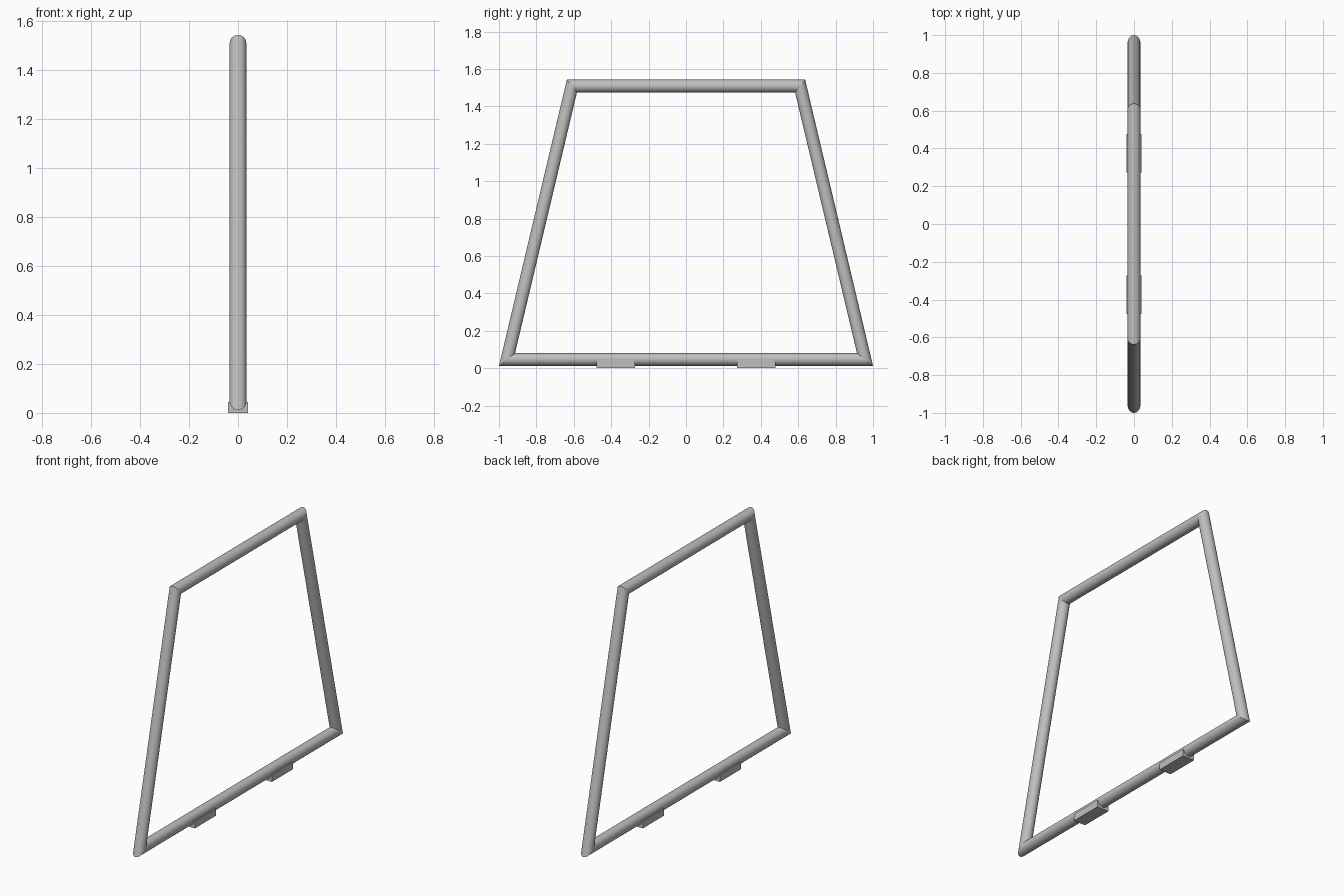
import bpy, bmesh
from math import cos, sin, pi, tau
from mathutils import Vector

cube = bpy.data.objects.get("Cube")
if cube:
    bpy.data.objects.remove(cube, do_unlink=True)

GREY = (0.52, 0.52, 0.52, 1)
metal = bpy.data.materials.new("grey metal")
metal.use_nodes = True
metal.diffuse_color = GREY
metal.node_tree.nodes["Principled BSDF"].inputs["Base Color"].default_value = GREY

RADIUS = 0.034
TUBE_Z = 0.046
SIDES = 32


def make_object(name, bm):
    bmesh.ops.recalc_face_normals(bm, faces=bm.faces)
    mesh = bpy.data.meshes.new(name)
    bm.to_mesh(mesh)
    bm.free()
    mesh.materials.append(metal)
    obj = bpy.data.objects.new(name, mesh)
    bpy.context.collection.objects.link(obj)
    return obj


# Tube frame: one mitred ring per corner, bridged into a closed loop
def build_frame():
    bm = bmesh.new()
    half = [((0.957, TUBE_Z), (1.0, TUBE_Z - RADIUS)),
            ((0.610, 1.509), (0.637, 1.509 + RADIUS))]
    mirrored = [((-a[0], a[1]), (-o[0], o[1])) for a, o in reversed(half)]
    rings = []
    for axis, outer in half + mirrored:
        centre = Vector((0, *axis))
        mitre = Vector((0, *outer)) - centre
        side = Vector((RADIUS, 0, 0))
        rings.append([bm.verts.new(centre + side * cos(tau * i / SIDES)
                                   + mitre * sin(tau * i / SIDES))
                      for i in range(SIDES)])
    for k, ring in enumerate(rings):
        following = rings[(k + 1) % len(rings)]
        for i in range(SIDES):
            j = (i + 1) % SIDES
            face = bm.faces.new((ring[i], ring[j], following[j], following[i]))
            face.smooth = True
    # Crisp seams at the mitres
    for ring in rings:
        for i in range(SIDES):
            bm.edges.get((ring[i], ring[(i + 1) % SIDES])).smooth = False
    return make_object("tube_frame", bm)


# Saddle foot: block with a rounded channel that cradles the lower tube
def build_foot(name, y_centre):
    bm = bmesh.new()
    width, length, top = 0.04, 0.205, 0.044
    profile = [(-width, top), (-width, 0), (width, 0), (width, top)]
    steps = 12
    for i in range(steps + 1):
        angle = -pi * i / steps
        profile.append((RADIUS * cos(angle),
                        min(top, TUBE_Z + RADIUS * sin(angle))))
    verts = [bm.verts.new((x, y_centre - length / 2, z)) for x, z in profile]
    face = bm.faces.new(verts)
    result = bmesh.ops.extrude_face_region(bm, geom=[face])
    moved = [v for v in result["geom"] if isinstance(v, bmesh.types.BMVert)]
    bmesh.ops.translate(bm, verts=moved, vec=(0, length, 0))
    return make_object(name, bm)


build_frame()
build_foot("front_foot", -0.375)
build_foot("back_foot", 0.375)
